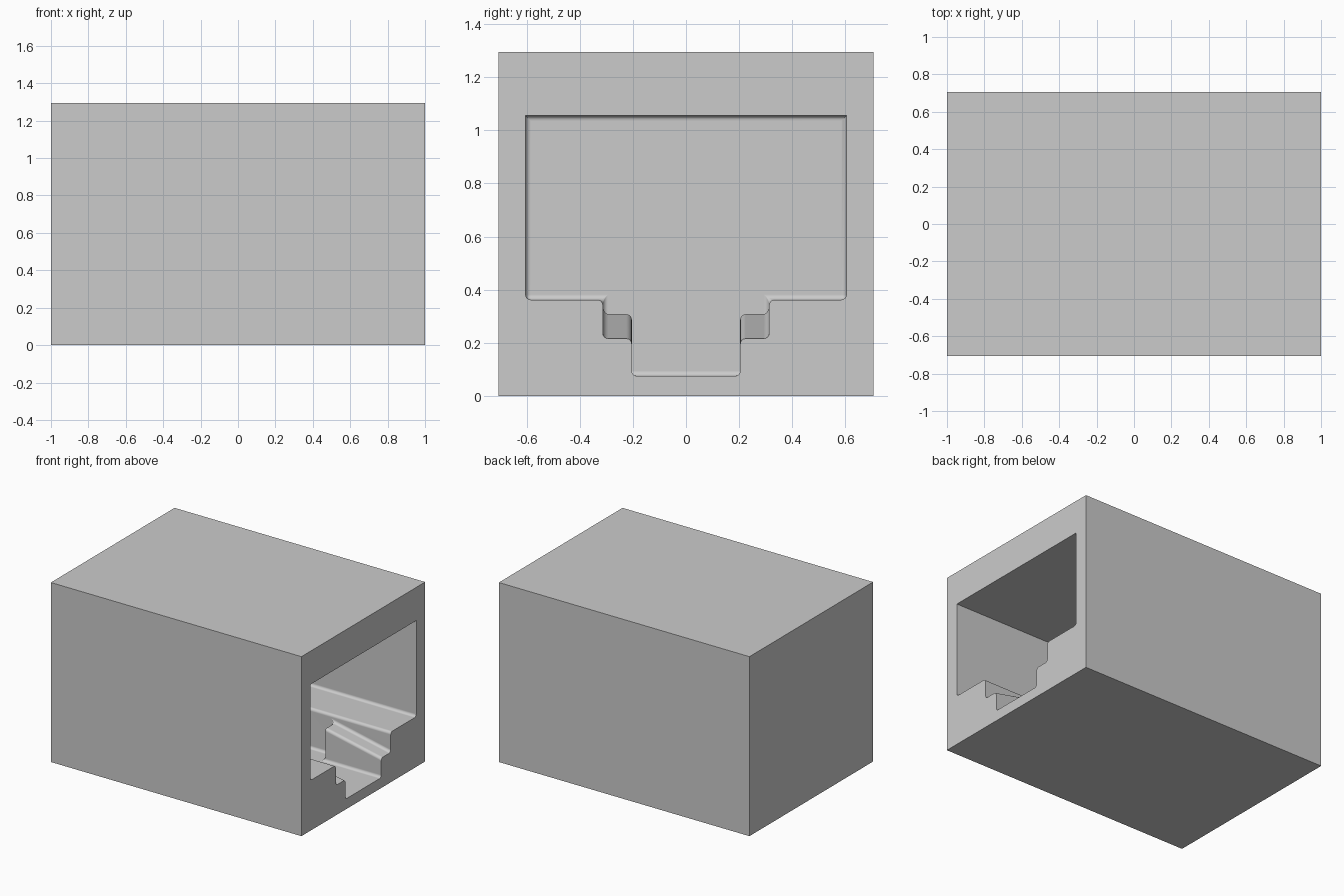
import bpy, bmesh

default = bpy.data.objects.get("Cube")
if default:
    bpy.data.objects.remove(default, do_unlink=True)

# Overall sizes
HALF_L, HALF_W, HEIGHT = 1.0, 0.705, 1.295
BACK_X, OUT_X = -0.3, 1.1      # closed end of the socket, and just past its mouth
FLOOR, LEDGE, CEILING = 0.075, 0.362, 1.055
SLOT, CHANNEL, ROOM = 0.204, 0.313, 0.604
TAB_X, TAB_TOP, TAB_MOUTH = 0.545, 0.312, 0.216
RADIUS = 0.02

grey = bpy.data.materials.new("plain_grey")
grey.use_nodes = True
colour = (0.6, 0.6, 0.6, 1.0)
grey.diffuse_color = colour
grey.node_tree.nodes["Principled BSDF"].inputs["Base Color"].default_value = colour


def prism(name, points, offset):
    """Extrude a flat outline along an offset into a closed solid."""
    bm = bmesh.new()
    face = bm.faces.new([bm.verts.new(p) for p in points])
    ext = bmesh.ops.extrude_face_region(bm, geom=[face])
    verts = [g for g in ext["geom"] if isinstance(g, bmesh.types.BMVert)]
    bmesh.ops.translate(bm, verts=verts, vec=offset)
    bmesh.ops.recalc_face_normals(bm, faces=bm.faces)
    mesh = bpy.data.meshes.new(name)
    bm.to_mesh(mesh)
    bm.free()
    mesh.materials.append(grey)
    obj = bpy.data.objects.new(name, mesh)
    bpy.context.collection.objects.link(obj)
    return obj


def cut(target, cutter):
    """Subtract the cutter from the target and discard it."""
    mod = target.modifiers.new("cut", 'BOOLEAN')
    mod.operation, mod.solver, mod.object = 'DIFFERENCE', 'EXACT', cutter
    bpy.ops.object.select_all(action='DESELECT')
    bpy.context.view_layer.objects.active = target
    target.select_set(True)
    bpy.ops.object.modifier_apply(modifier=mod.name)
    bpy.data.objects.remove(cutter, do_unlink=True)


# Socket space: wide room above a narrower latch channel
half = [(CHANNEL, FLOOR), (CHANNEL, LEDGE), (ROOM, LEDGE), (ROOM, CEILING)]
outline = half + [(-y, z) for y, z in reversed(half)]
socket = prism("socket_cutter", [(BACK_X, y, z) for y, z in outline],
               (OUT_X - BACK_X, 0, 0))
socket.hide_render = True

# Ramped latch tabs left standing on both sides of the mouth
slope = (TAB_TOP - TAB_MOUTH) / (HALF_L - TAB_X)
far_x = OUT_X + 0.1
ramp = [(TAB_X, 0), (TAB_X, TAB_TOP),
        (far_x, TAB_TOP - slope * (far_x - TAB_X)), (far_x, 0)]
for side in (-1, 1):
    tab = prism("latch_tab", [(x, side * SLOT, z) for x, z in ramp],
                (0, side * 0.2, 0))
    cut(socket, tab)

# Round the socket edges, keeping the long ceiling corners crisp
bm = bmesh.new()
bm.from_mesh(socket.data)
edges = []
for e in bm.edges:
    a, b = (v.co for v in e.verts)
    at_mouth = min(a.x, b.x) > OUT_X - 0.01
    ceiling_side = min(a.z, b.z) > CEILING - 0.01 and abs(a.x - b.x) > 0.1
    if not at_mouth and not ceiling_side and e.calc_face_angle(0) > 0.3:
        edges.append(e)
bmesh.ops.bevel(bm, geom=edges, offset=RADIUS, segments=4, profile=0.5,
                affect='EDGES', clamp_overlap=True)
bm.to_mesh(socket.data)
bm.free()

# Housing block with the socket cut into its left side
base = [(x, y, 0) for x, y in ((-HALF_L, -HALF_W), (HALF_L, -HALF_W),
                               (HALF_L, HALF_W), (-HALF_L, HALF_W))]
housing = prism("socket_housing", base, (0, 0, HEIGHT))
cut(housing, socket)

# Smooth fillets, flat walls
bpy.ops.object.shade_smooth_by_angle(angle=0.6)
weighted = housing.modifiers.new("flat_walls", 'WEIGHTED_NORMAL')
weighted.keep_sharp = True
